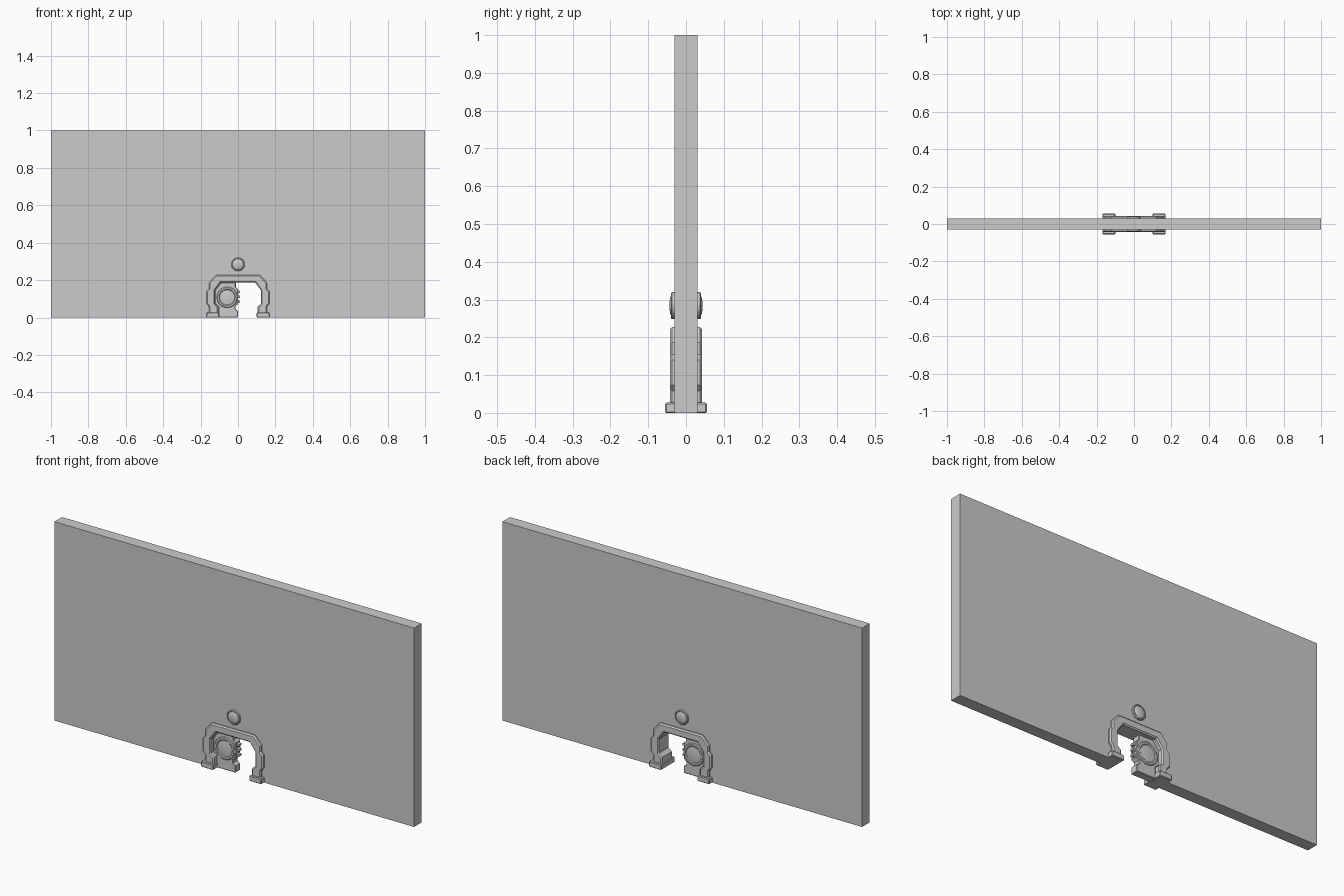
import bpy, bmesh, math

if "Cube" in bpy.data.objects:
    bpy.data.objects.remove(bpy.data.objects["Cube"])


def finish(bm, name, smooth=False):
    bmesh.ops.recalc_face_normals(bm, faces=bm.faces[:])
    me = bpy.data.meshes.new(name)
    bm.to_mesh(me)
    bm.free()
    ob = bpy.data.objects.new(name, me)
    bpy.context.collection.objects.link(ob)
    if smooth:
        bpy.context.view_layer.objects.active = ob
        ob.select_set(True)
        bpy.ops.object.shade_smooth_by_angle(angle=math.radians(35))
        ob.select_set(False)
    return ob


def extrude(name, pts, half, bevel=0):
    """Extrude an xz outline from y=-half to y=+half."""
    bm = bmesh.new()
    face = bm.faces.new([bm.verts.new((x, -half, z)) for x, z in pts])
    ext = bmesh.ops.extrude_face_region(bm, geom=[face])
    verts = [g for g in ext["geom"] if isinstance(g, bmesh.types.BMVert)]
    bmesh.ops.translate(bm, verts=verts, vec=(0, 2 * half, 0))
    ob = finish(bm, name)
    if bevel:
        m = ob.modifiers.new("edge_bevel", "BEVEL")
        m.width, m.segments = bevel, 1
        m.limit_method, m.angle_limit = "ANGLE", math.radians(60)
    return ob


def lathe(name, prof, cx, cz, side, n=32):
    """Turn (radius, depth) points about the y axis."""
    bm = bmesh.new()
    rings = []
    for r, d in prof:
        rings.append([bm.verts.new((cx + r * math.cos(2 * math.pi * i / n), side * d,
                                    cz + r * math.sin(2 * math.pi * i / n))) for i in range(n)])
    for a, b in zip(rings, rings[1:]):
        for i in range(n):
            j = (i + 1) % n
            bm.faces.new((a[i], a[j], b[j], b[i]))
    bm.faces.new(rings[0])
    bm.faces.new(rings[-1])
    return finish(bm, name, True)


def mirrored(pts):
    return pts + [(-x, z) for x, z in reversed(pts)]


# Archway outlines (right half, bottom to top)
inner = [(0.105, 0), (0.105, 0.058), (0.123, 0.074), (0.123, 0.145), (0.092, 0.187)]
outer = [(0.155, 0), (0.155, 0.058), (0.168, 0.074), (0.168, 0.14),
         (0.155, 0.154), (0.155, 0.186), (0.118, 0.227)]
opening = mirrored(inner)
surround = mirrored(outer)

# Wall slab with the doorway notch
extrude("wall", [(-1, 0), (-1, 1), (1, 1), (1, 0)] + opening, 0.03)

# Door frame standing proud on both faces, with blocky feet
extrude("door_frame", surround + opening[::-1], 0.043, 0.006)
for s in (-1, 1):
    extrude("frame_foot", [(s * 0.1, 0), (s * 0.168, 0), (s * 0.168, 0.027), (s * 0.1, 0.027)],
            0.055, 0.003)

# Half-open sliding door leaf with stepped leading edge
leaf = [(-x, z) for x, z in inner]
leaf += [(-0.012, 0.187), (-0.012, 0.162), (0.0, 0.15), (0.0, 0.072),
         (-0.014, 0.06), (-0.014, 0.046), (0.0, 0.034), (0.0, 0)]
extrude("door_leaf", leaf, 0.02, 0.003)

# Locking teeth on the leading edge
for z in (0.085, 0.111, 0.137):
    extrude("lock_tooth", [(-0.005, z - 0.009), (0.012, z - 0.005),
                           (0.012, z + 0.005), (-0.005, z + 0.009)], 0.009)

# Round door panels and lamps above the doorway, on both faces
panel = [(0.056, 0.015), (0.056, 0.022), (0.052, 0.025), (0.044, 0.025), (0.04, 0.022), (0.02, 0.024), (0.004, 0.0245)]
dome = [(0.03 * math.cos(a), 0.036 + 0.008 * math.sin(a))
        for a in (math.radians(d) for d in (0, 20, 40, 60, 80, 88))]
lamp = [(0.036, 0.025), (0.036, 0.037), (0.033, 0.04), (0.03, 0.039)] + dome
for s in (-1, 1):
    lathe("door_panel", panel, -0.058, 0.108, s)
    lathe("lamp", lamp, 0, 0.284, s)
